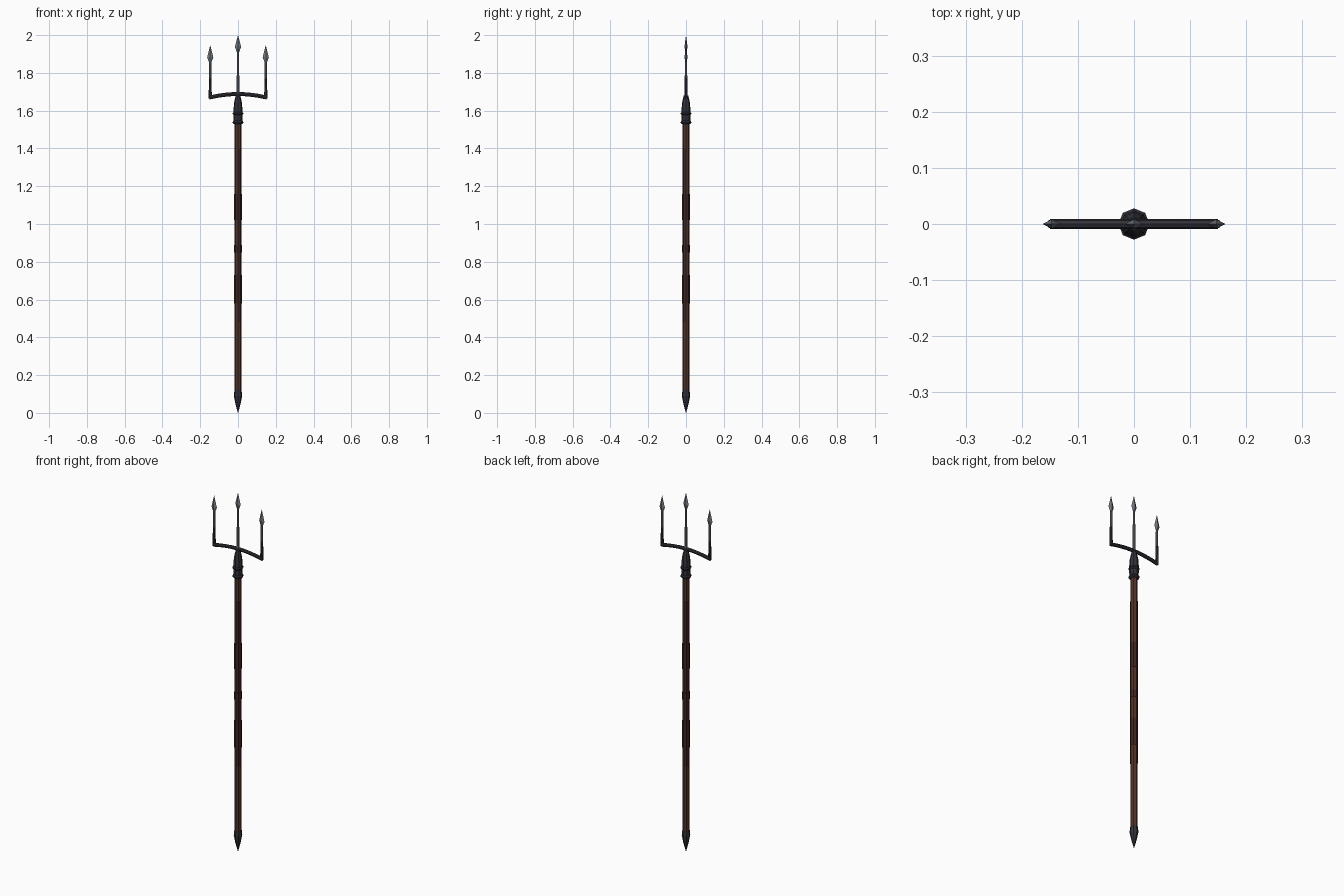
import bpy, bmesh, math

if "Cube" in bpy.data.objects:
    bpy.data.objects.remove(bpy.data.objects["Cube"])


def mat(name, rgb):
    m = bpy.data.materials.new(name)
    m.diffuse_color = (*rgb, 1)
    m.use_nodes = True
    m.node_tree.nodes["Principled BSDF"].inputs["Base Color"].default_value = m.diffuse_color
    return m


WOOD = mat("brown_wood", (0.085, 0.034, 0.022))
LEATHER = mat("dark_leather", (0.05, 0.02, 0.014))
IRON = mat("dark_iron", (0.033, 0.033, 0.042))
STEEL = mat("grey_steel", (0.17, 0.19, 0.21))


def finish(name, bm, m):
    bmesh.ops.remove_doubles(bm, verts=bm.verts, dist=1e-6)
    bmesh.ops.recalc_face_normals(bm, faces=bm.faces)
    me = bpy.data.meshes.new(name)
    bm.to_mesh(me)
    bm.free()
    me.materials.append(m)
    ob = bpy.data.objects.new(name, me)
    bpy.context.collection.objects.link(ob)
    return ob


def loft(name, rings, m):
    """Skin a list of vertex rings and cap both ends."""
    bm = bmesh.new()
    vs = [[bm.verts.new(p) for p in r] for r in rings]
    n = len(vs[0])
    for a, b in zip(vs, vs[1:]):
        for i in range(n):
            j = (i + 1) % n
            bm.faces.new((a[i], a[j], b[j], b[i]))
    bm.faces.new(vs[0][::-1])
    bm.faces.new(vs[-1])
    return finish(name, bm, m)


def turned(name, profile, m, sides=8, x=0.0, flat=1.0):
    """Upright turned part from (radius, z) pairs."""
    ang = [2 * math.pi * i / sides for i in range(sides)]
    return loft(name, [[(x + r * math.cos(a), flat * r * math.sin(a), z) for a in ang]
                       for r, z in profile], m)


# Shaft and pointed foot
turned("shaft", [(0.0185, 0.09), (0.0185, 1.56)], WOOD)
turned("foot_spike", [(0.0008, 0.0), (0.013, 0.045), (0.022, 0.09), (0.019, 0.12)], IRON)

# Leather grip bands
for i, (z0, z1) in enumerate([(0.58, 0.73), (0.85, 0.89), (1.02, 1.16)]):
    turned(f"grip_band_{i}", [(0.0205, z0), (0.0205, z1)], LEATHER)

# Thin leather strips along two opposite diagonal sides
for i, a0 in enumerate((-45, 135)):
    rings = []
    for z in (0.48, 1.40):
        rings.append([(r * math.cos(math.radians(a0 + d)), r * math.sin(math.radians(a0 + d)), z)
                      for r, d in ((0.015, -45), (0.0195, -45), (0.0195, 0),
                                   (0.0195, 45), (0.015, 45))])
    loft(f"grip_strip_{i}", rings, LEATHER)

# Socket with two raised rings
turned("socket", [(0.023, 1.53), (0.024, 1.60), (0.021, 1.64), (0.016, 1.665), (0.012, 1.68)], IRON)
for i, z in enumerate((1.538, 1.585)):
    turned(f"socket_ring_{i}", [(0.023, z - 0.009), (0.028, z - 0.003),
                                (0.028, z + 0.003), (0.023, z + 0.009)], IRON)

# Arched crossbar
path = [(-0.15 + 0.3 * i / 8, 1.688 - 0.018 * (abs(i - 4) / 4) ** 2) for i in range(9)]
loft("crossbar", [[(x, 0.0085 * math.cos(k * math.pi / 4), z + 0.0105 * math.sin(k * math.pi / 4))
                   for k in range(8)] for x, z in path], IRON)

# Prongs with flattened diamond heads
for name, x, z0, tip in (("left", -0.147, 1.665, 1.945),
                         ("centre", 0.0, 1.67, 2.0),
                         ("right", 0.147, 1.665, 1.945)):
    base = tip - 0.09
    if x:
        turned(f"{name}_prong_root", [(0.0085, z0), (0.007, 1.77)], IRON, x=x)
    turned(f"{name}_prong", [(0.0075, z0 + 0.01), (0.0055, base + 0.01)], STEEL, x=x)
    turned(f"{name}_head", [(0.006, base), (0.0165, base + 0.027), (0.0004, tip)],
           STEEL, sides=4, x=x, flat=0.5)
